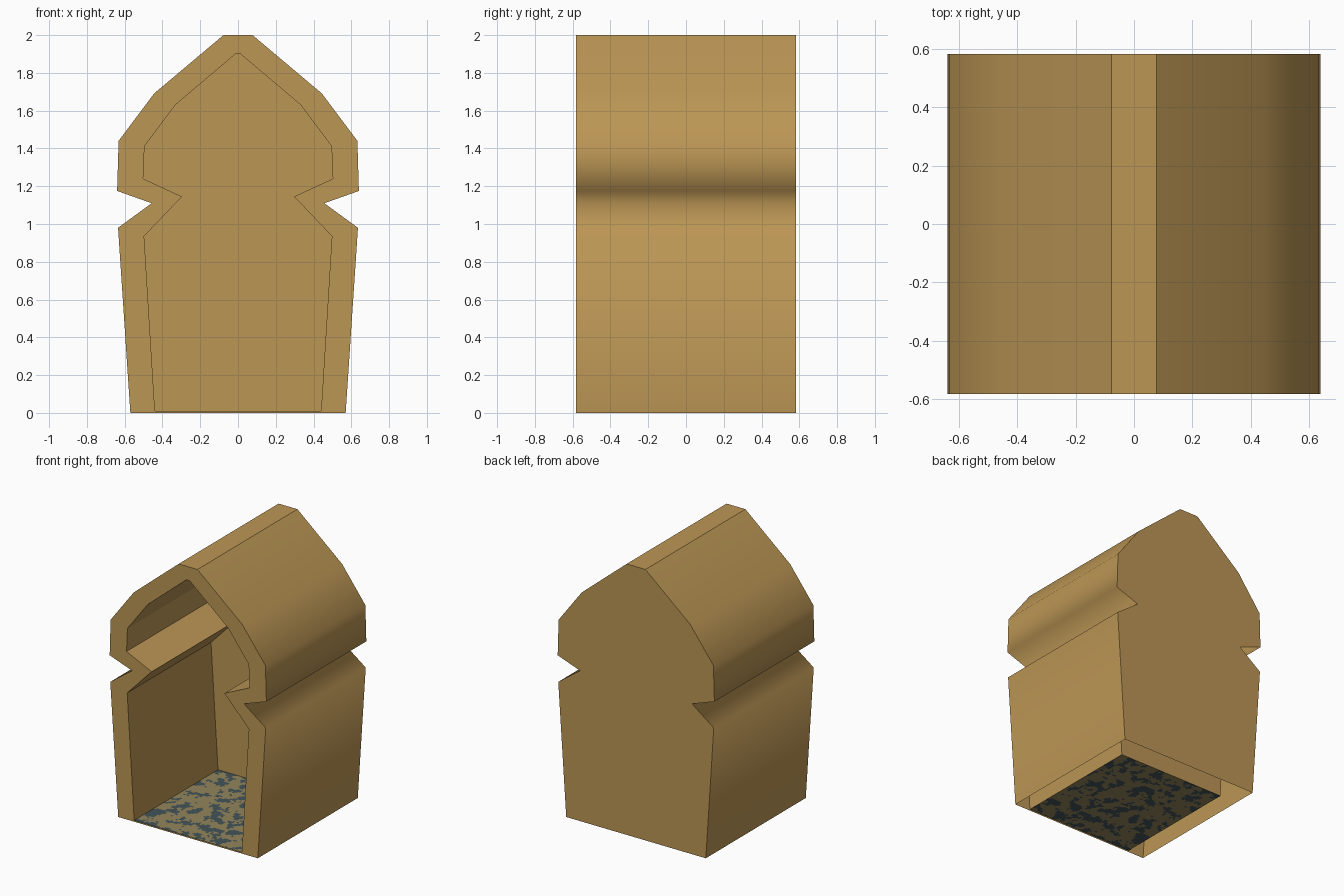
import bpy, bmesh
from mathutils import Vector, noise

if "Cube" in bpy.data.objects:
    bpy.data.objects.remove(bpy.data.objects["Cube"])

FRONT, BACK, NICHE_BACK = -0.583, 0.583, 0.395


def material(name, rgb):
    m = bpy.data.materials.new(name)
    m.diffuse_color = (*rgb, 1.0)
    m.use_nodes = True
    m.node_tree.nodes["Principled BSDF"].inputs["Base Color"].default_value = m.diffuse_color
    return m


def finish(bm, name, mats):
    mesh = bpy.data.meshes.new(name)
    bm.to_mesh(mesh)
    bm.free()
    for m in mats:
        mesh.materials.append(m)
    obj = bpy.data.objects.new(name, mesh)
    bpy.context.collection.objects.link(obj)
    return obj


tan = material("tan wood", (0.50, 0.305, 0.09))
olive = material("olive floor", (0.29, 0.235, 0.105))
slate = material("slate floor", (0.058, 0.09, 0.10))

# Right halves of the outer and inner arch outlines (x, z), bottom to top
outer = [(0.57, 0), (0.635, 0.98), (0.457, 1.11), (0.64, 1.175),
         (0.632, 1.44), (0.443, 1.692), (0.077, 2.0)]
inner = [(0.44, 0.01), (0.497, 0.935), (0.297, 1.145), (0.502, 1.24),
         (0.495, 1.412), (0.33, 1.632), (0.013, 1.9)]


def full(half):
    return half + [(-x, z) for x, z in reversed(half)]


# Hollow shell: outer skin, front rim, inner skin, open underneath
bm = bmesh.new()


def ring(half, y):
    return [bm.verts.new((x, y, z)) for x, z in full(half)]


of, ob = ring(outer, FRONT), ring(outer, BACK)
nf, nb = ring(inner, FRONT), ring(inner, NICHE_BACK)
n = len(of)
for i in range(n):
    j = (i + 1) % n
    bm.faces.new((of[i], of[j], nf[j], nf[i]))              # front rim
    if j:
        f = bm.faces.new((of[i], ob[i], ob[j], of[j]))      # outer skin
        f.smooth = True
        bm.faces.new((nf[i], nf[j], nb[j], nb[i]))          # inner skin
bm.faces.new(list(reversed(ob)))                            # back
bm.faces.new(nb)                                            # niche back wall
# Outer skin is smooth around the profile, sharp at its ends and the ridge
ridge = {of[n // 2 - 1], ob[n // 2 - 1], of[n // 2], ob[n // 2]}
for e in bm.edges:
    smooth_both = all(f.smooth for f in e.link_faces)
    e.smooth = smooth_both and not all(v in ridge for v in e.verts)
finish(bm, "arched_shell", [tan])

# Mottled floor: patches of two colours chosen by noise
bm = bmesh.new()
bmesh.ops.create_grid(bm, x_segments=56, y_segments=60, size=1)
depth = NICHE_BACK - FRONT
for v in bm.verts:
    v.co = Vector((v.co.x * 0.44, FRONT + (v.co.y + 1) / 2 * depth, 0.01))
for f in bm.faces:
    p = f.calc_center_median()
    f.material_index = int(noise.fractal(p * 11, 0.6, 2.2, 3) > 0.12)
finish(bm, "mottled_floor", [olive, slate])
